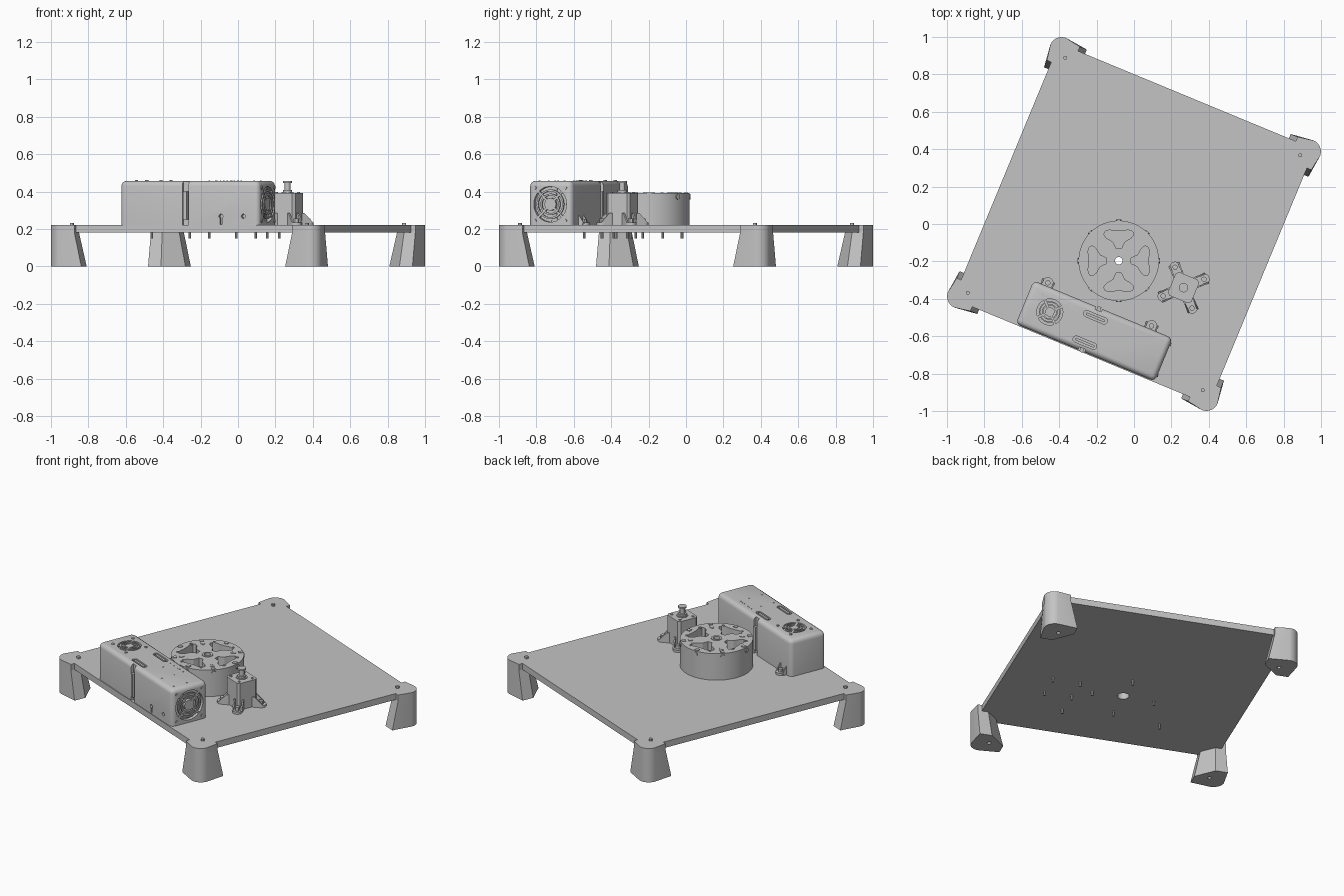
import bpy, bmesh
from math import sin, cos, pi, radians
from mathutils import Matrix

cube = bpy.data.objects.get("Cube")
if cube:
    bpy.data.objects.remove(cube)

grey = bpy.data.materials.new("mid grey")
grey.use_nodes = True
grey.diffuse_color = (0.55, 0.55, 0.55, 1)
grey.node_tree.nodes["Principled BSDF"].inputs["Base Color"].default_value = (0.55, 0.55, 0.55, 1)

TURN = radians(-22.5)      # the whole table is turned about z
TOP = 0.22                 # top of the board
parts = []


def finish(name, bm, matrix=None):
    bmesh.ops.recalc_face_normals(bm, faces=bm.faces)
    mesh = bpy.data.meshes.new(name)
    bm.to_mesh(mesh)
    bm.free()
    if matrix:
        mesh.transform(matrix)
    mesh.materials.append(grey)
    ob = bpy.data.objects.new(name, mesh)
    bpy.context.collection.objects.link(ob)
    parts.append(ob)
    return ob


def prism(name, pts, z0, z1, top=None, matrix=None, bevel=0):
    """Extrude an outline, optionally to a different top outline."""
    bm = bmesh.new()
    low = [bm.verts.new((x, y, z0)) for x, y in pts]
    high = [bm.verts.new((x, y, z1)) for x, y in (top or pts)]
    bm.faces.new(low)
    bm.faces.new(high)
    n = len(pts)
    for i in range(n):
        j = (i + 1) % n
        bm.faces.new((low[i], low[j], high[j], high[i]))
    if bevel:
        edges = [e for e in bm.edges if any(v.co.z > z0 + 0.001 for v in e.verts)]
        bmesh.ops.bevel(bm, geom=edges, offset=bevel, segments=4, profile=0.5, affect='EDGES')
    return finish(name, bm, matrix)


def circle(r, x=0, y=0, n=32):
    return [(x + r * cos(2 * pi * i / n), y + r * sin(2 * pi * i / n)) for i in range(n)]


def rect(x0, x1, y0, y1):
    return [(x0, y0), (x1, y0), (x1, y1), (x0, y1)]


def slot(length, width, x, y):
    r, h = width / 2, length / 2 - width / 2
    return [(x + (h if cos(a) > 0 else -h) + r * cos(a), y + r * sin(a))
            for a in [pi * (i + 0.5) / 8 for i in range(16)]]


def spin(pts, a):
    return [(x * cos(a) - y * sin(a), x * sin(a) + y * cos(a)) for x, y in pts]


def ring(name, r0, r1, z0, z1, matrix):
    bm = bmesh.new()
    loops = [[bm.verts.new((x, y, z)) for x, y in circle(r)]
             for r, z in ((r0, z0), (r1, z0), (r1, z1), (r0, z1))]
    for k in range(4):
        a, b = loops[k], loops[(k + 1) % 4]
        for i in range(32):
            j = (i + 1) % 32
            bm.faces.new((a[i], a[j], b[j], b[i]))
    return finish(name, bm, matrix)


def cut(target, cutter):
    mod = target.modifiers.new("cut", 'BOOLEAN')
    mod.operation, mod.solver, mod.object = 'DIFFERENCE', 'EXACT', cutter
    bpy.context.view_layer.objects.active = target
    bpy.ops.object.modifier_apply(modifier=mod.name)
    parts.remove(cutter)
    bpy.data.objects.remove(cutter)


def bolt(name, x, y, z, r=0.012, h=0.012, n=12):
    prism(name, circle(r, x, y, n), z, z + h)


# Board with flared, rounded corners
def leg_outer(end):
    arc = [(0.715 + 0.065 * cos(i * pi / 16), 0.715 + 0.065 * sin(i * pi / 16)) for i in range(9)]
    return [(0.765, end)] + arc + [(end, 0.765)]


outline = []
for k in range(4):
    outline += spin([(0.74, 0.63)] + leg_outer(0.63) + [(0.63, 0.74)], k * pi / 2)
board = prism("board", outline, 0.18, TOP)

# Legs, wider at the foot, with a bolt in each corner
for k in range(4):
    foot = spin(leg_outer(0.59) + [(0.59, 0.69), (0.69, 0.59)], k * pi / 2)
    head = spin(leg_outer(0.63) + [(0.63, 0.7), (0.7, 0.63)], k * pi / 2)
    leg = prism("leg", foot, 0, 0.18, top=head)
    (bx, by), = spin([(0.68, 0.68)], k * pi / 2)
    cut(leg, prism("foot_hole", circle(0.012, bx, by, 12), -0.02, 0.04))
    bolt("corner_bolt", bx, by, TOP, 0.011, 0.013)

# Turntable drum with four petal pockets and a through hole
DX, DY = 0.0, -0.213
at_drum = Matrix.Translation((DX, DY, 0)) @ Matrix.Rotation(-TURN, 4, 'Z')
drum = prism("turntable_drum", circle(0.215, n=64), TOP, 0.392, matrix=at_drum)
half = [(0.065, 0.014), (0.1, 0.03), (0.122, 0.066), (0.14, 0.08), (0.157, 0.074),
        (0.165, 0.05), (0.16, 0.02)]
petal = half + [(x, -y) for x, y in reversed(half)]
for k in range(4):
    cut(drum, prism("pocket", spin(petal, k * pi / 2), 0.27, 0.45, matrix=at_drum))
cut(drum, prism("bore", circle(0.02), 0.1, 0.5, matrix=at_drum))
cut(board, prism("board_bore", circle(0.035), 0.1, 0.3, matrix=at_drum))
ring("drum_hub", 0.02, 0.032, 0.39, 0.396, at_drum)
for k in range(8):
    a = k * pi / 4
    side = at_drum @ Matrix.Rotation(a, 4, 'Z') @ Matrix.Translation((0.2, 0, 0.372)) @ Matrix.Rotation(pi / 2, 4, 'Y')
    prism("rim_screw", circle(0.014, n=12), 0, 0.02, matrix=side)
    prism("rim_clamp", spin(rect(0.185, 0.208, -0.012, 0.012), a), 0.385, 0.396, matrix=at_drum)
    prism("drum_nut", spin(circle(0.008, 0.18, 0, 6), a + pi / 8), 0.385, 0.396, matrix=at_drum)
    if k % 2:
        prism("inner_nut", spin(rect(0.15, 0.168, -0.012, 0.012), a), 0.385, 0.395, matrix=at_drum)
    else:
        prism("face_nut", spin(circle(0.007, 0.145, 0, 6), a + pi / 4), 0.385, 0.395, matrix=at_drum)

# Motor with chamfered corners, pulley and four feet
MX, MY = 0.375, -0.213
at_motor = Matrix.Translation((MX, MY, 0))
body = []
for k in range(4):
    body += spin([(0.068, 0.054), (0.054, 0.068)], k * pi / 2)
prism("motor_body", body, TOP, 0.393, matrix=at_motor)
ring("motor_collar", 0.022, 0.033, 0.392, 0.398, at_motor)
for name, r, z0, z1 in (("pulley_base", 0.025, 0.393, 0.408), ("pulley_core", 0.015, 0.408, 0.445),
                        ("pulley_flange", 0.025, 0.445, 0.456)):
    prism(name, circle(r), z0, z1, matrix=at_motor)
pins = []
for k in range(4):
    a = pi / 4 + k * pi / 2
    c, s = cos(a), sin(a)
    prism("motor_foot", spin(rect(0.07, 0.118, -0.03, 0.03), a), TOP, 0.234, matrix=at_motor)
    prism("motor_foot_end", circle(0.03, 0.118 * c, 0.118 * s, 20), TOP, 0.234, matrix=at_motor)
    for side in (-1, 1):
        wide = spin(rect(0.07, 0.135, side * 0.026 - 0.004, side * 0.026 + 0.004), a)
        slim = spin(rect(0.07, 0.086, side * 0.026 - 0.004, side * 0.026 + 0.004), a)
        prism("motor_foot_gusset", wide, 0.234, 0.285, top=slim, matrix=at_motor)
    bolt("motor_foot_bolt", MX + 0.118 * c, MY + 0.118 * s, 0.234, 0.014, 0.022)
    bolt("motor_screw", MX + 0.064 * c, MY + 0.064 * s, 0.393, 0.008, 0.004)
    pins.append((MX + 0.118 * c, MY + 0.118 * s))
    pins.append((DX + 0.19 * cos(k * pi / 2), DY + 0.19 * sin(k * pi / 2)))

# Long control case with rounded edges
X0, X1, Y0, Y1, CT = -0.38, 0.425, -0.735, -0.485, 0.457
case = prism("control_case", rect(X0, X1, Y0, Y1), TOP, CT, bevel=0.028)
for y in (Y0, Y1):
    cut(case, prism("seam", rect(-0.018, 0.018, y - 0.016, y + 0.016), 0.2, 0.5))
    prism("latch", rect(-0.01, 0.01, y - 0.007 if y == Y0 else y - 0.016, y + 0.016 if y == Y0 else y + 0.007),
          0.25, 0.4)
for y in (-0.687, -0.54):
    cut(case, prism("latch_slot", slot(0.135, 0.034, 0, y), CT - 0.015, 0.5))
    prism("latch_bar", slot(0.11, 0.014, 0, y), CT - 0.016, CT)
for x in (0.205, 0.335):
    face = Matrix.Translation((x, Y0, 0.268)) @ Matrix.Rotation(pi / 2, 4, 'X')
    cut(case, prism("keyhole", circle(0.012, n=12), -0.02, 0.02, matrix=face))
cut(case, prism("keyhole_neck", rect(0.199, 0.211, Y0 - 0.02, Y0 + 0.02), 0.225, 0.265))


# Fan grilles: recess, hub, rings, spokes and corner screws
def fan(matrix, R, screw):
    cut(case, prism("fan_recess", circle(R), -0.025, 0.05, matrix=matrix))
    prism("fan_hub", circle(R * 0.35), -0.026, 0, matrix=matrix)
    for f in (0.55, 0.78):
        ring("fan_ring", R * (f - 0.05), R * (f + 0.05), -0.008, 0, matrix)
    for k in range(4):
        a = pi / 4 + k * pi / 2
        prism("fan_spoke", spin(rect(R * 0.3, R * 1.02, -0.006, 0.006), a), -0.01, -0.001, matrix=matrix)
        prism("fan_screw", circle(0.009, screw * cos(a), screw * sin(a), 12), -0.004, 0.005, matrix=matrix)
        for b in (0.25, 0.5):
            blade = spin(rect(R * 0.3, R * 0.98, -0.016, 0.016), a + b * pi / 2 + 0.2)
            prism("fan_blade", blade, -0.026, -0.019, matrix=matrix)


fan(Matrix.Translation((X1, -0.61, 0.332)) @ Matrix.Rotation(pi / 2, 4, 'Y'), 0.095, 0.125)
fan(Matrix.Translation((-0.236, -0.607, CT)), 0.07, 0.1)

# Small lid dots
for i in range(8):
    bolt("lid_vent", 0.1 + 0.02 * i, -0.535, CT, 0.004, 0.002, 8)
for x in (0.12, 0.25, 0.38):
    for y in (-0.6, -0.69):
        bolt("lid_screw", x, y, CT, 0.005, 0.002, 8)

# Case mounting tabs along the back
for x in (-0.305, 0.295):
    prism("case_tab", rect(x - 0.035, x + 0.035, Y1 - 0.01, Y1 + 0.022), TOP, 0.234)
    prism("case_tab_end", circle(0.03, x, Y1 + 0.018, 20), TOP, 0.234)
    for s in (-0.031, 0.031):
        prism("case_tab_gusset", rect(x + s - 0.004, x + s + 0.004, Y1 - 0.01, Y1 + 0.03), 0.23, 0.275,
              top=rect(x + s - 0.004, x + s + 0.004, Y1 - 0.01, Y1 + 0.002))
    bolt("case_tab_bolt", x, Y1 + 0.018, 0.234, 0.014, 0.02)
    pins.append((x, Y1 + 0.018))

# Bolt ends below the board
for x, y in pins:
    prism("bolt_end", circle(0.007, x, y, 10), 0.15, 0.182)

# Turn everything, and smooth the rounded surfaces
bpy.ops.object.select_all(action='DESELECT')
for ob in parts:
    ob.data.transform(Matrix.Rotation(TURN, 4, 'Z'))
    ob.select_set(True)
bpy.context.view_layer.objects.active = board
bpy.ops.object.shade_smooth_by_angle(angle=radians(30))
